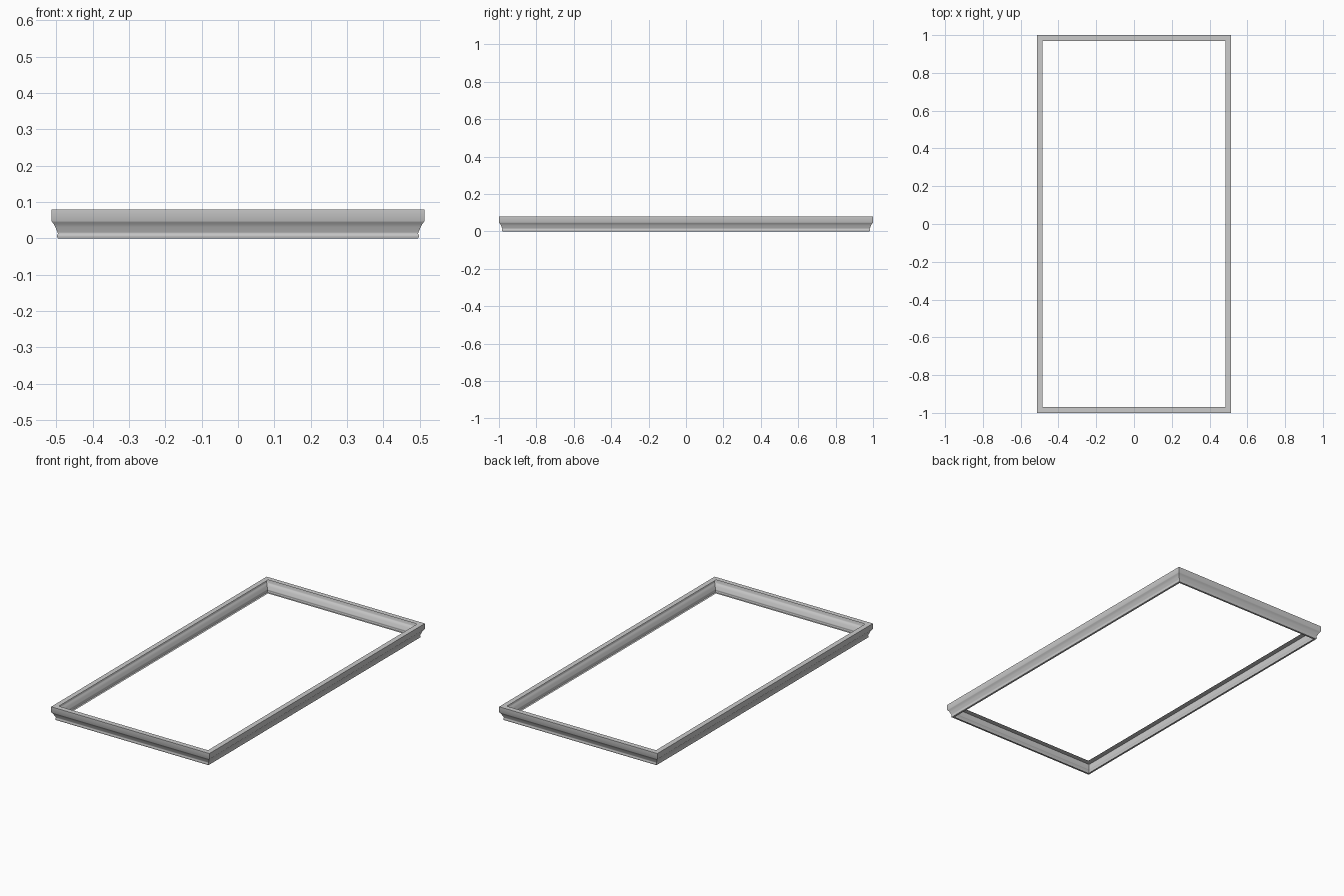
import bpy
import bmesh

cube = bpy.data.objects.get("Cube")
if cube:
    bpy.data.objects.remove(cube, do_unlink=True)

HALF_X, HALF_Y = 0.514, 1.0

# Moulding section as (inset from the outer edge, height):
# top ledge, fascia, cove, small foot bead, bottom flange
SECTION = [(0.03, 0.08), (0, 0.08), (0, 0.048), (0.003, 0.044), (0.007, 0.039),
           (0.011, 0.031), (0.014, 0.023), (0.017, 0.017), (0.018, 0.013),
           (0.016, 0.009), (0.016, 0.005), (0.018, 0), (0.029, 0)]

# Grey finish
grey = bpy.data.materials.new("grey_finish")
grey.use_nodes = True
colour = (0.6, 0.6, 0.6, 1)
grey.diffuse_color = colour
grey.node_tree.nodes["Principled BSDF"].inputs["Base Color"].default_value = colour

# Sweep the section round the rectangle with mitred corners
bm = bmesh.new()
rings = []
for inset, z in SECTION:
    x, y = HALF_X - inset, HALF_Y - inset
    rings.append([bm.verts.new((sx * x, sy * y, z))
                  for sx, sy in ((-1, -1), (1, -1), (1, 1), (-1, 1))])
for upper, lower in zip(rings, rings[1:]):
    for i in range(4):
        j = (i + 1) % 4
        bm.faces.new((upper[i], lower[i], lower[j], upper[j]))

mesh = bpy.data.meshes.new("cornice_frame")
bm.to_mesh(mesh)
bm.free()
mesh.materials.append(grey)
frame = bpy.data.objects.new("cornice_frame", mesh)
bpy.context.collection.objects.link(frame)

# Smooth the cove, keep mitres and ledge edges sharp
bpy.ops.object.select_all(action="DESELECT")
frame.select_set(True)
bpy.context.view_layer.objects.active = frame
bpy.ops.object.shade_smooth_by_angle(angle=0.9)
